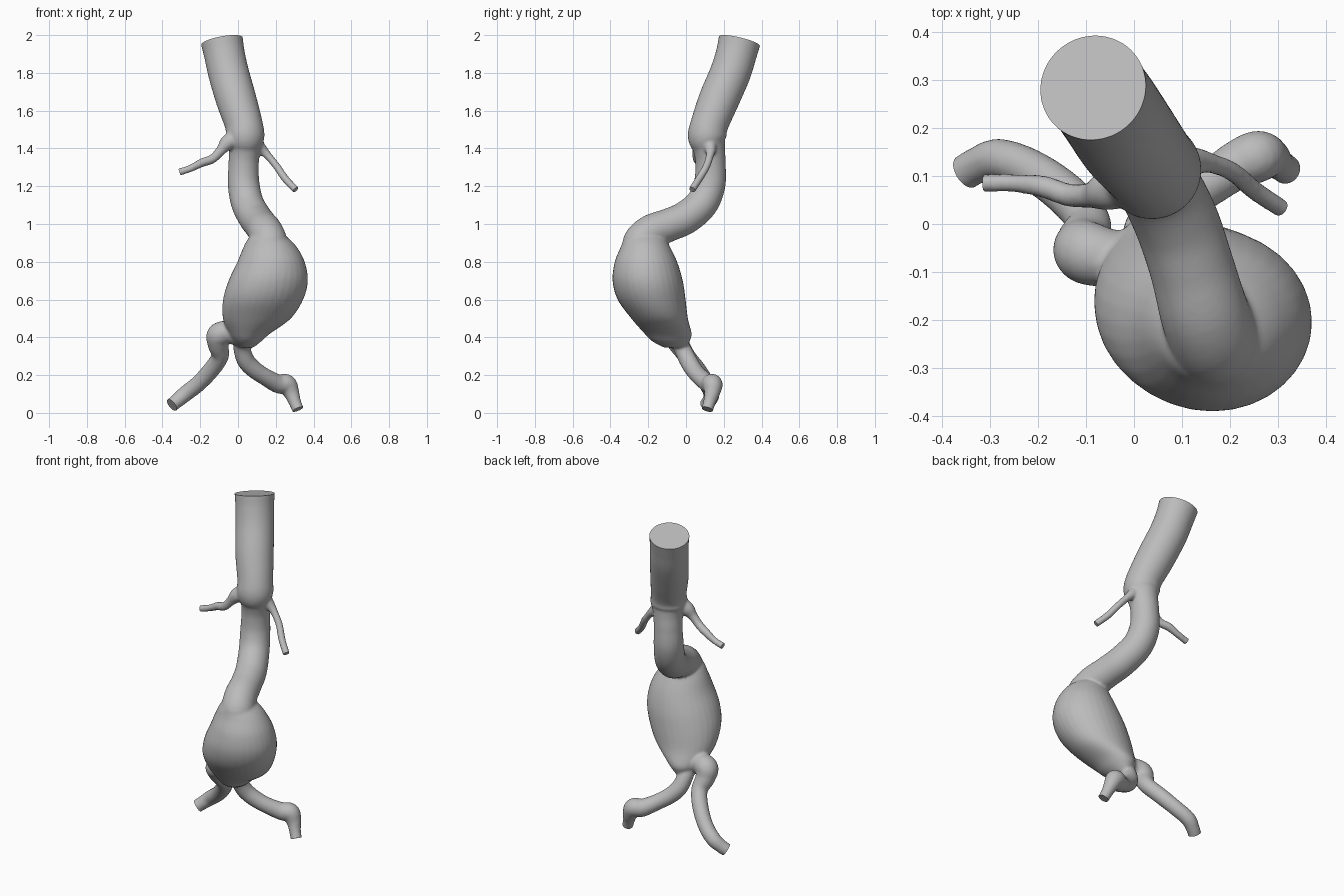
import bpy, bmesh, math
from mathutils import Vector, Quaternion

cube = bpy.data.objects.get("Cube")
if cube:
    bpy.data.objects.remove(cube, do_unlink=True)

SIDES, STEPS, EXTRA = 32, 6, 0.025
bm = bmesh.new()
cuts = []          # (point, outward direction, radius) of each flat vessel end


def smooth_path(stations):
    """Catmull-Rom interpolation of stations (position and radii together)."""
    p = [Vector(s) for s in stations]
    p = [2 * p[0] - p[1]] + p + [2 * p[-1] - p[-2]]
    out = []
    for a, b, c, d in zip(p, p[1:], p[2:], p[3:]):
        for i in range(STEPS):
            t = i / STEPS
            out.append(0.5 * (2 * b + (c - a) * t + (2 * a - 5 * b + 4 * c - d) * t * t
                              + (3 * b - a - 3 * c + d) * t ** 3))
    return out + [p[-2]]


def skin(rings):
    """Join rings of points into a closed tube."""
    loops = [[bm.verts.new(v) for v in ring] for ring in rings]
    for low, high in zip(loops, loops[1:]):
        for i in range(SIDES):
            j = (i + 1) % SIDES
            bm.faces.new((low[i], low[j], high[j], high[i]))
    bm.faces.new(loops[0][::-1])
    bm.faces.new(loops[-1])


def circle_points():
    return [(math.cos(2 * math.pi * i / SIDES), math.sin(2 * math.pi * i / SIDES))
            for i in range(SIDES)]


def vessel(stations):
    """Round tube along x, y, z, radius stations; the last one is a flat end."""
    path = smooth_path(stations)
    pts = [v.to_3d() for v in path]
    rad = [v[3] for v in path]
    end_dir = (pts[-1] - pts[-3]).normalized()
    cuts.append((pts[-1], end_dir, rad[-1]))
    pts.append(pts[-1] + end_dir * EXTRA)
    rad.append(rad[-1])
    rings, side, last = [], None, None
    for i, (c, r) in enumerate(zip(pts, rad)):
        tan = (pts[min(i + 1, len(pts) - 1)] - pts[max(i - 1, 0)]).normalized()
        side = tan.orthogonal().normalized() if side is None else last.rotation_difference(tan) @ side
        up, last = tan.cross(side), tan
        rings.append([c + r * (side * a + up * b) for a, b in circle_points()])
    skin(rings)


def sac(stations):
    """Level oval rings: x, y, z, x radius, y radius is packed as two 4D paths."""
    a = smooth_path([(x, y, z, rx) for x, y, z, rx, ry in stations])
    b = smooth_path([(x, y, z, ry) for x, y, z, rx, ry in stations])
    skin([[Vector((u[0] + u[3] * c, u[1] + v[3] * s, u[2])) for c, s in circle_points()]
          for u, v in zip(a, b)])


# Main trunk, from inside the sac up to the top end
vessel([(.17, -.24, .86, .1), (.165, -.235, .91, .095), (.145, -.18, .96, .092),
        (.12, -.09, .995, .088), (.09, 0, 1.035, .088), (.05, .085, 1.11, .086),
        (.03, .125, 1.21, .084), (.03, .13, 1.32, .08), (.036, .122, 1.4, .085),
        (.038, .112, 1.46, .102), (.03, .125, 1.53, .1), (-.01, .175, 1.66, .107),
        (-.05, .235, 1.8, .108), (-.072, .266, 1.9, .108), (-.085, .283, 1.968, .112)])

# Swollen sac
sac([(.04, -.055, .345, .04, .06), (.05, -.08, .38, .075, .1), (.06, -.095, .42, .11, .125),
     (.1, -.14, .5, .18, .15), (.133, -.182, .6, .212, .18), (.16, -.203, .7, .21, .186),
     (.175, -.212, .8, .178, .165), (.17, -.215, .88, .14, .13), (.16, -.22, .93, .1, .105),
     (.155, -.22, .95, .06, .07)])

# Lower right branch with its swollen root
vessel([(.02, -.07, .4, .05), (-.05, -.07, .425, .06), (-.1, -.058, .41, .066),
        (-.105, -.035, .36, .055), (-.095, .005, .3, .046), (-.14, .06, .23, .045),
        (-.21, .11, .155, .043), (-.28, .135, .1, .042), (-.325, .122, .062, .038),
        (-.35, .108, .042, .037)])

# Lower left branch with its elbow bulge
vessel([(.03, -.06, .4, .05), (.02, -.025, .35, .045), (.04, .01, .28, .047),
        (.085, .04, .23, .046), (.145, .075, .19, .045), (.21, .12, .155, .05),
        (.257, .14, .15, .054), (.283, .138, .105, .042), (.3, .125, .06, .033),
        (.317, .113, .019, .031)])

# Upper side branches
vessel([(0, .09, 1.46, .05), (-.055, .07, 1.43, .042), (-.09, .06, 1.39, .027),
        (-.135, .06, 1.345, .024), (-.19, .078, 1.325, .023), (-.25, .085, 1.295, .019),
        (-.31, .085, 1.275, .019)])
vessel([(.08, .12, 1.44, .045), (.125, .13, 1.395, .03), (.16, .126, 1.36, .021),
        (.205, .108, 1.305, .02), (.25, .07, 1.24, .02), (.305, .033, 1.182, .019)])

# Fuse the parts into one skin
bmesh.ops.recalc_face_normals(bm, faces=bm.faces)
mesh = bpy.data.meshes.new("branching_vessel")
bm.to_mesh(mesh)
bm.free()
obj = bpy.data.objects.new("branching_vessel", mesh)
bpy.context.collection.objects.link(obj)
fuse = obj.modifiers.new("fuse", 'REMESH')
fuse.mode, fuse.voxel_size = 'VOXEL', 0.008
relax = obj.modifiers.new("relax", 'SMOOTH')
relax.factor, relax.iterations = 0.5, 4
fused = bpy.data.meshes.new_from_object(obj.evaluated_get(bpy.context.evaluated_depsgraph_get()))
obj.modifiers.clear()
obj.data = fused

# Trim every vessel end flat
bm = bmesh.new()
bm.from_mesh(fused)
for point, direction, radius in cuts:
    faces = [f for f in bm.faces if (f.calc_center_median() - point).length < radius + 0.03]
    geom = faces + list({e for f in faces for e in f.edges}) + list({v for f in faces for v in f.verts})
    bmesh.ops.bisect_plane(bm, geom=geom, plane_co=point, plane_no=direction, clear_outer=True)
    bmesh.ops.holes_fill(bm, edges=[e for e in bm.edges if e.is_boundary], sides=0)
bm.to_mesh(fused)
bm.free()

# Plain grey surface
grey = bpy.data.materials.new("plain_grey")
grey.use_nodes = True
colour = (0.5, 0.5, 0.5, 1)
grey.diffuse_color = colour
grey.node_tree.nodes["Principled BSDF"].inputs["Base Color"].default_value = colour
fused.materials.clear()
fused.materials.append(grey)

bpy.context.view_layer.objects.active = obj
obj.select_set(True)
bpy.ops.object.shade_smooth_by_angle(angle=math.radians(40))
